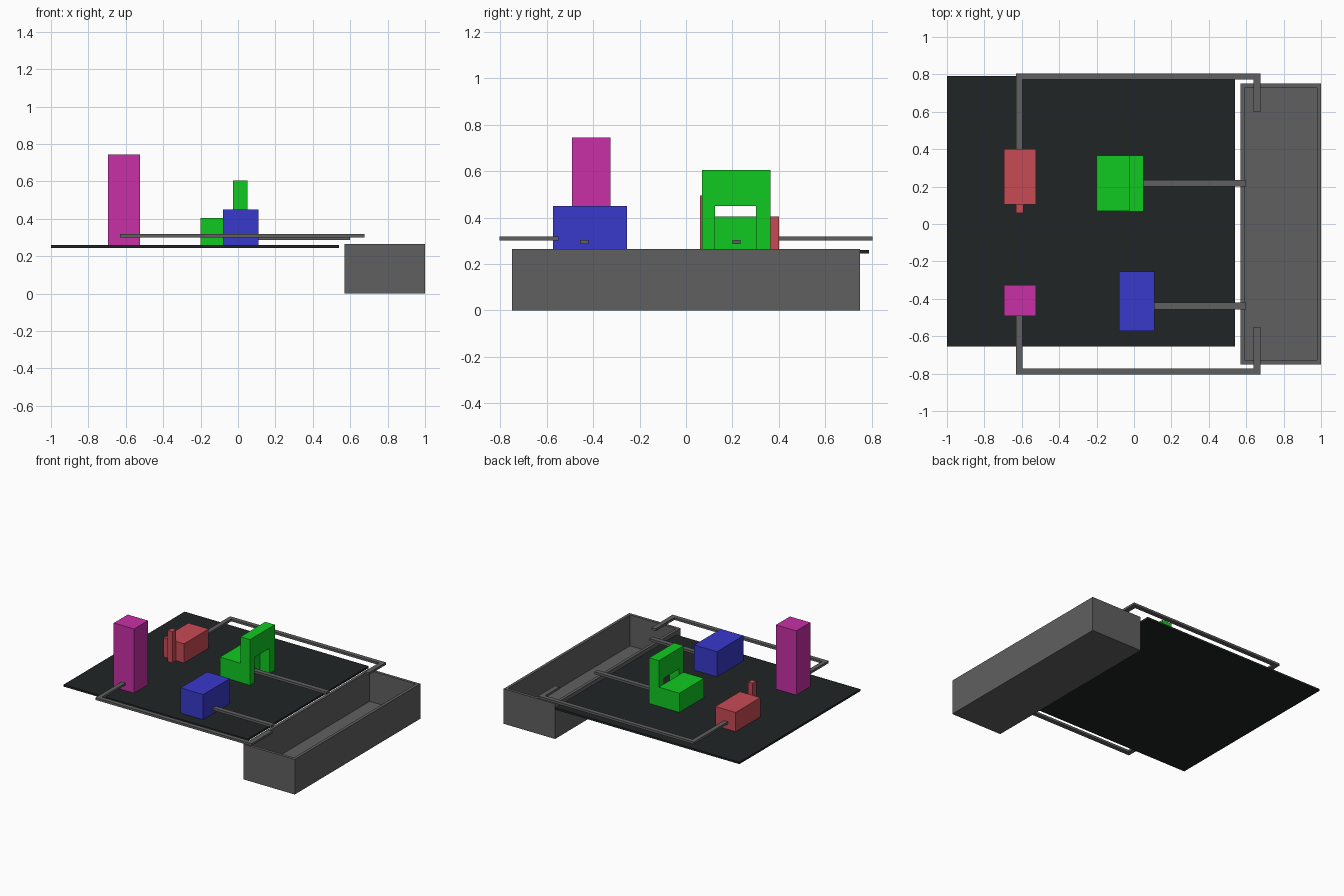
import bpy, bmesh
from mathutils import Vector

if "Cube" in bpy.data.objects:
    bpy.data.objects.remove(bpy.data.objects["Cube"])


def material(name, rgb):
    m = bpy.data.materials.new(name)
    m.diffuse_color = (*rgb, 1)
    m.use_nodes = True
    m.node_tree.nodes["Principled BSDF"].inputs["Base Color"].default_value = m.diffuse_color
    return m


GREY = material("grey", (0.117, 0.117, 0.117))
DARK = material("dark", (0.015, 0.018, 0.019))
RED = material("red", (0.58, 0.07, 0.09))
MAGENTA = material("magenta", (0.58, 0.03, 0.38))
GREEN = material("green", (0.005, 0.59, 0.016))
BLUE = material("blue", (0.04, 0.04, 0.6))


def finish(name, bm, mat):
    bmesh.ops.recalc_face_normals(bm, faces=bm.faces)
    me = bpy.data.meshes.new(name)
    bm.to_mesh(me)
    bm.free()
    me.materials.append(mat)
    ob = bpy.data.objects.new(name, me)
    bpy.context.collection.objects.link(ob)
    return ob


def prism(name, outline, direction, mat):
    """Extrude a flat outline along a direction."""
    bm = bmesh.new()
    face = bm.faces.new([bm.verts.new(p) for p in outline])
    ext = bmesh.ops.extrude_face_region(bm, geom=[face], use_keep_orig=True)
    verts = [g for g in ext["geom"] if isinstance(g, bmesh.types.BMVert)]
    bmesh.ops.translate(bm, verts=verts, vec=Vector(direction))
    return finish(name, bm, mat)


def box(name, x, y, z, mat):
    pts = [(x[0], y[0], z[0]), (x[1], y[0], z[0]), (x[1], y[1], z[0]), (x[0], y[1], z[0])]
    return prism(name, pts, (0, 0, z[1] - z[0]), mat)


# Base plate
TOP = 0.26
box("base_plate", (-1, 0.54), (-0.655, 0.79), (0.245, TOP), DARK)

# Open trough: inset the top face and push it down
bm = bmesh.new()
bmesh.ops.create_cube(bm, size=1)
for v in bm.verts:
    v.co = (0.785 + v.co.x * 0.43, v.co.y * 1.5, 0.1325 + v.co.z * 0.265)
top = max(bm.faces, key=lambda f: f.calc_center_median().z)
bmesh.ops.inset_region(bm, faces=[top], thickness=0.031)
ext = bmesh.ops.extrude_discrete_faces(bm, faces=[top])
bmesh.ops.translate(bm, verts=ext["faces"][0].verts, vec=(0, 0, -0.234))
finish("trough", bm, GREY)

# Green press: low block and arch
box("press_block", (-0.2, -0.028), (0.07, 0.365), (TOP, 0.405), GREEN)
arch = [(0.068, TOP), (0.125, TOP), (0.125, 0.45), (0.302, 0.45),
        (0.302, TOP), (0.365, TOP), (0.365, 0.605), (0.068, 0.605)]
prism("press_arch", [(-0.028, y, z) for y, z in arch], (0.08, 0, 0), GREEN)

# Blue machine and magenta tower
box("blue_machine", (-0.08, 0.11), (-0.573, -0.255), (TOP, 0.45), BLUE)
box("magenta_tower", (-0.695, -0.525), (-0.492, -0.325), (TOP, 0.745), MAGENTA)

# Red machine with front post
box("red_machine", (-0.695, -0.525), (0.105, 0.4), (TOP, 0.405), RED)
box("red_post", (-0.63, -0.592), (0.06, 0.105), (TOP, 0.495), RED)

# Straight pipes to the trough
for name, start, y in (("green_pipe", -0.028, 0.218), ("blue_pipe", 0.11, -0.438)):
    box(name, (start, 0.6), (y - 0.018, y + 0.018), (0.286, 0.304), GREY)

# Bent pipes running round the plate into the trough
for name, side, start, end in (("back_pipe", 1, 0.4, 0.6), ("front_pipe", -1, 0.492, 0.55)):
    path = [(-0.63, start), (-0.63, 0.805), (0.675, 0.805), (0.675, end),
            (0.638, end), (0.638, 0.772), (-0.597, 0.772), (-0.597, start)]
    prism(name, [(x, side * y, 0.301) for x, y in path], (0, 0, 0.017), GREY)
